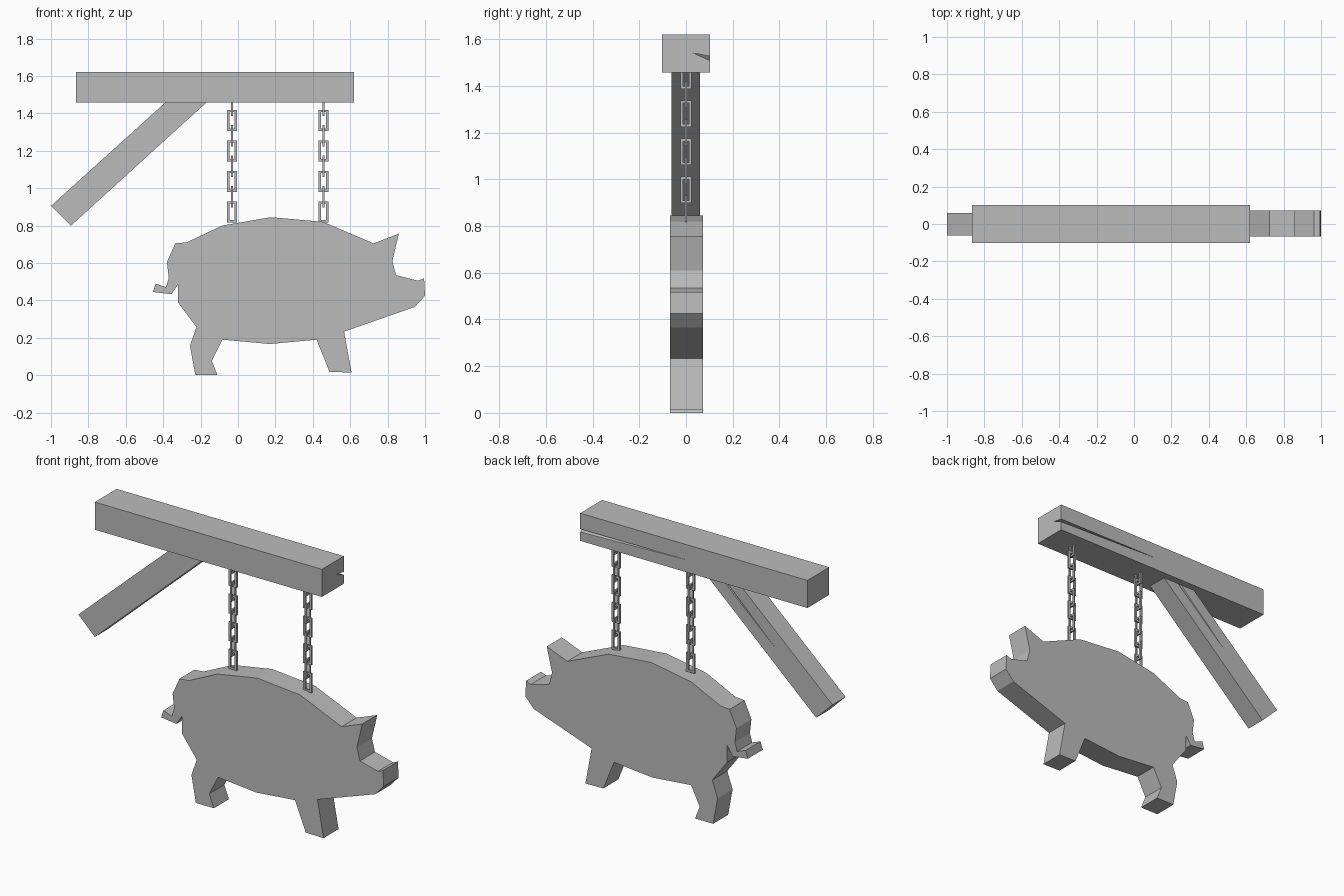
import bpy
import bmesh
from mathutils import Vector

default_cube = bpy.data.objects.get("Cube")
if default_cube:
    bpy.data.objects.remove(default_cube, do_unlink=True)

GREY = (0.5, 0.5, 0.5, 1)
grey = bpy.data.materials.new("plain_grey")
grey.use_nodes = True
grey.diffuse_color = GREY
grey.node_tree.nodes["Principled BSDF"].inputs["Base Color"].default_value = GREY


def finish(bm, name):
    """Turn a bmesh into a flat shaded grey object."""
    bmesh.ops.recalc_face_normals(bm, faces=bm.faces)
    mesh = bpy.data.meshes.new(name)
    bm.to_mesh(mesh)
    bm.free()
    mesh.materials.append(grey)
    obj = bpy.data.objects.new(name, mesh)
    bpy.context.collection.objects.link(obj)
    return obj


def prism(name, outline, back, front):
    """Extrude an x-z outline between two y depths."""
    bm = bmesh.new()
    face = bm.faces.new([bm.verts.new((x, front, z)) for x, z in outline])
    extruded = bmesh.ops.extrude_face_region(bm, geom=[face])["geom"]
    moved = [v for v in extruded if isinstance(v, bmesh.types.BMVert)]
    bmesh.ops.translate(bm, verts=moved, vec=(0, back - front, 0))
    return finish(bm, name)


def split(obj, points):
    """Cut a tapering crack, given as the corners of a wedge, into a timber."""
    bm = bmesh.new()
    for point in points:
        bm.verts.new(point)
    bmesh.ops.convex_hull(bm, input=bm.verts)
    cutter = finish(bm, obj.name + "_crack_cutter")
    cutter.hide_render = True
    mod = obj.modifiers.new("crack", 'BOOLEAN')
    mod.operation = 'DIFFERENCE'
    mod.solver = 'EXACT'
    mod.object = cutter
    bpy.context.view_layer.objects.active = obj
    bpy.ops.object.modifier_apply(modifier=mod.name)
    bpy.data.objects.remove(cutter, do_unlink=True)


def chain_link(bm, centre, half_width, half_height, bar, half_depth, sideways):
    """Add one rectangular link, facing the front or turned sideways."""
    loops = []
    for inset, depth in ((0, -half_depth), (0, half_depth),
                         (bar, half_depth), (bar, -half_depth)):
        loop = []
        for sx, sz in ((-1, -1), (1, -1), (1, 1), (-1, 1)):
            across = sx * (half_width - inset)
            up = sz * (half_height - inset)
            offset = (depth, across, up) if sideways else (across, depth, up)
            loop.append(bm.verts.new(centre + Vector(offset)))
        loops.append(loop)
    for i, loop in enumerate(loops):
        following = loops[(i + 1) % len(loops)]
        for j in range(len(loop)):
            k = (j + 1) % len(loop)
            bm.faces.new((loop[j], loop[k], following[k], following[j]))


# Pig-shaped sign board, outlined clockwise from the tail tip
pig_outline = [
    # tail and rump
    (-.455, .445), (-.44, .49), (-.385, .47), (-.37, .52), (-.38, .605),
    (-.335, .705), (-.275, .71),
    # back
    (-.085, .8), (.175, .845), (.455, .82), (.725, .705),
    # ear and snout
    (.86, .757), (.825, .61), (.845, .535), (.963, .505), (.995, .518),
    (1, .425), (.945, .365),
    # front leg, belly and hind leg
    (.567, .233), (.607, .015), (.49, .017), (.42, .19), (.17, .167),
    (-.083, .19), (-.14, .078), (-.11, 0), (-.228, 0), (-.257, .158),
    (-.222, .257),
    # haunch up to the underside of the tail
    (-.32, .388), (-.32, .487), (-.355, .433),
]
prism("pig_board", pig_outline, .072, -.068)

# Horizontal beam with a crack opening toward one end on the back
beam = prism("beam", [(-.865, 1.457), (.62, 1.457), (.62, 1.62), (-.865, 1.62)],
             .102, -.102)
split(beam, [(-.1, .104, 1.53), (.64, .03, 1.54),
             (.64, .11, 1.505), (.64, .11, 1.525)])

# Diagonal brace under the beam, with a finer crack
brace = prism("brace", [(-1, .905), (-.893, .8), (-.17, 1.457), (-.39, 1.457)],
              .06, -.062)
split(brace, [(-.65, .062, 1.12), (-.26, .03, 1.47),
              (-.26, .07, 1.47), (-.275, .07, 1.48)])

# Two chains of alternating links holding the board
PITCH = .163
for name, x in (("hind_chain", -.032), ("front_chain", .457)):
    bm = bmesh.new()
    for i in range(4):
        low = Vector((x, 0, .873 + i * PITCH))
        chain_link(bm, low, .027, .057, .013, .005, False)
        high = low + Vector((0, 0, PITCH / 2))
        chain_link(bm, high, .024, .057, .012, .005, True)
    finish(bm, name)
